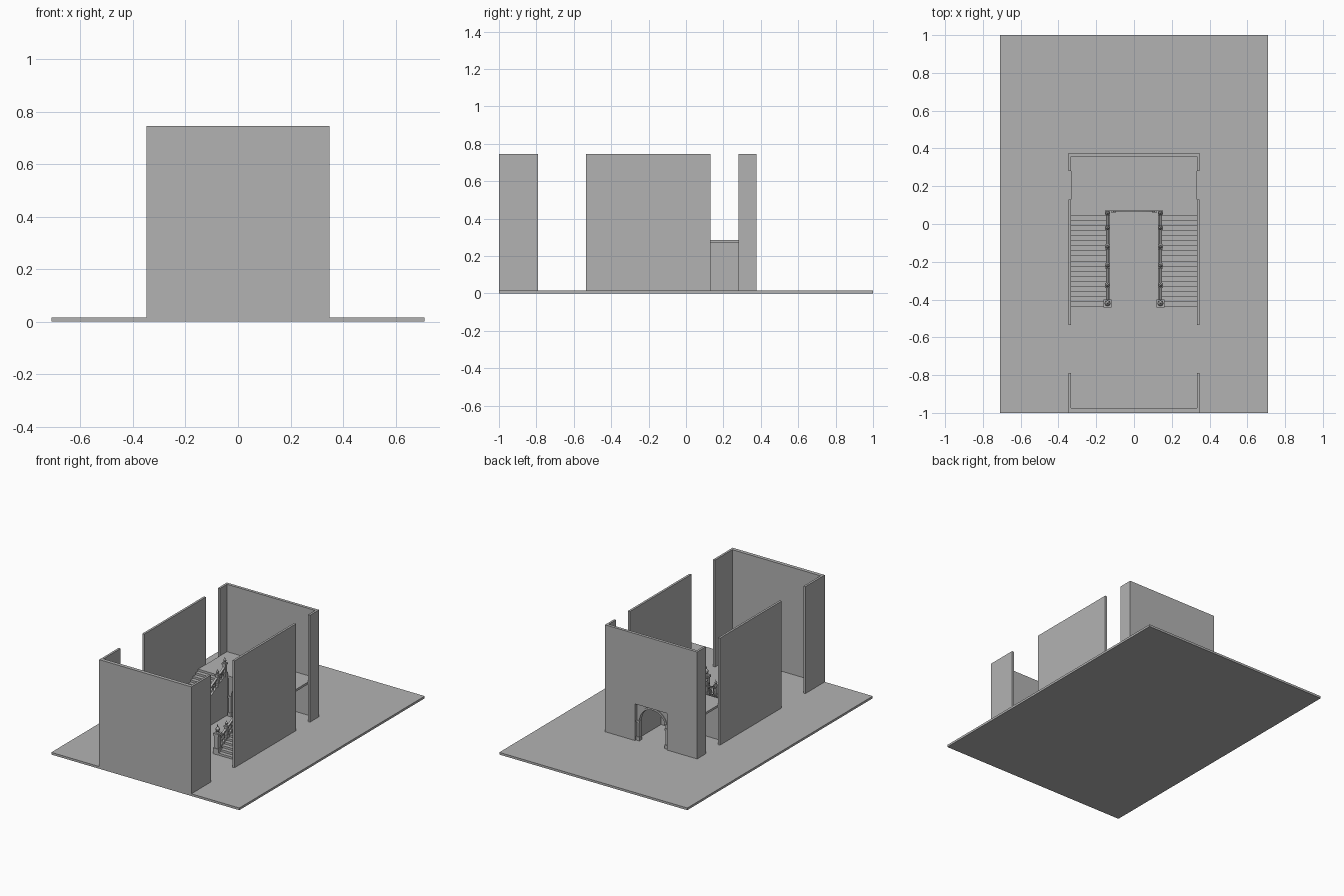
import bpy, math

if "Cube" in bpy.data.objects:
    bpy.data.objects.remove(bpy.data.objects["Cube"])

mat = bpy.data.materials.new("plain_grey")
mat.diffuse_color = (0.45, 0.45, 0.45, 1)
mat.use_nodes = True
mat.node_tree.nodes["Principled BSDF"].inputs["Base Color"].default_value = mat.diffuse_color

FLOOR, TOP, LAND = 0.015, 0.745, 0.285
STEPS, Y0, Y1 = 18, -0.44, 0.07
RISE = (LAND - FLOOR) / (STEPS + 1)
RUN = (0.045 - Y0) / STEPS


def mesh(name, verts, faces):
    me = bpy.data.meshes.new(name)
    me.from_pydata(verts, [], faces)
    me.materials.append(mat)
    ob = bpy.data.objects.new(name, me)
    bpy.context.collection.objects.link(ob)
    return ob


def prism(name, pts, a, b, axis):
    """Extrude a 2D profile from a to b along axis x, y or z."""
    put = {"x": lambda p, t: (t, p[0], p[1]),
           "y": lambda p, t: (p[0], t, p[1]),
           "z": lambda p, t: (p[0], p[1], t)}[axis]
    n = len(pts)
    verts = [put(p, a) for p in pts] + [put(p, b) for p in pts]
    faces = [tuple(range(n)), tuple(range(2 * n - 1, n - 1, -1))]
    faces += [(i, i + n, (i + 1) % n + n, (i + 1) % n) for i in range(n)]
    ob = mesh(name, verts, faces)
    bpy.context.view_layer.objects.active = ob
    ob.select_set(True)
    bpy.ops.object.mode_set(mode='EDIT')
    bpy.ops.mesh.select_all(action='SELECT')
    bpy.ops.mesh.normals_make_consistent(inside=False)
    bpy.ops.object.mode_set(mode='OBJECT')
    ob.select_set(False)
    return ob


def box(name, x0, x1, y0, y1, z0, z1):
    return prism(name, [(x0, y0), (x1, y0), (x1, y1), (x0, y1)], z0, z1, "z")


def turned(name, x, y, z, prof, n=8):
    """Lathe a (radius, height) profile about a vertical axis."""
    verts = [(x + r * math.cos(2 * math.pi * k / n), y + r * math.sin(2 * math.pi * k / n), z + h)
             for r, h in prof for k in range(n)]
    faces = [(i * n + k, i * n + (k + 1) % n, (i + 1) * n + (k + 1) % n, (i + 1) * n + k)
             for i in range(len(prof) - 1) for k in range(n)]
    faces += [tuple(range(n - 1, -1, -1)), tuple(range(len(verts) - n, len(verts)))]
    return mesh(name, verts, faces)


def post(name, x, y, z, w, h):
    """Square post with plinth, cap and pointed finial."""
    for part, s, a, b in (("plinth", 1.0, 0, .2), ("shaft", .75, .2, .62), ("cap", 1.0, .62, .7)):
        r = w * s / 2
        box(f"{name}_{part}", x - r, x + r, y - r, y + r, z + a * h, z + b * h)
    turned(name + "_finial", x, y, z + .7 * h,
           [(w * .3, 0), (w * .15, h * .04), (w * .36, h * .1), (w * .3, h * .16),
            (w * .12, h * .2), (w * .02, h * .3)])


def stair_z(y):
    return FLOOR + RISE + (y - Y0) * RISE / RUN


# ground plate
box("base_plate", -.71, .71, -1, 1, 0, FLOOR)

# outer walls: U-shaped front, U-shaped back with doorway, two straight sides
T, W = .333, .348
prism("front_wall", [(-W, -1), (W, -1), (W, -.79), (T, -.79), (T, -.975),
                     (-T, -.975), (-T, -.79), (-W, -.79)], FLOOR, TOP, "z")
D = .122
prism("back_wall", [(-W, FLOOR), (-D, FLOOR), (-D, .265), (D, .265), (D, FLOOR),
                    (W, FLOOR), (W, TOP), (-W, TOP)], .357, .377, "y")
for s, side in ((-1, "left"), (1, "right")):
    box(side + "_wall", *sorted((s * T, s * W)), -.535, .13, FLOOR, TOP)
    box(side + "_back_return", *sorted((s * T, s * W)), .28, .357, FLOOR, TOP)

# landing
box("landing", -T, T, Y1, .357, LAND - .015, LAND)

# mirrored flights of stairs with balustrades
for s, side in ((-1, "left"), (1, "right")):
    prof = [(Y0, FLOOR)]
    for i in range(STEPS):
        z = FLOOR + RISE * (i + 1)
        prof += [(Y0 + RUN * i, z), (Y0 + RUN * (i + 1), z)]
    prof += [(Y0 + RUN * STEPS, LAND), (Y1, LAND), (Y1, FLOOR)]
    prism(side + "_stairs", prof, s * .148, s * T, "x")
    # closed inner stringer and passage side below the landing
    prism(side + "_stringer", [(Y0, FLOOR), (Y0, stair_z(Y0) + .006), (.04, LAND + .006),
                               (Y1, LAND + .006), (Y1, FLOOR)], s * .13, s * .148, "x")
    box(side + "_passage_wall", *sorted((s * .124, s * .148)), Y1, .357, FLOOR, LAND - .015)
    # handrail
    x = s * .14
    ya, yb = -.42, .06
    za, zb = stair_z(ya) + .055, LAND + .06
    prism(side + "_handrail", [(ya, za), (yb, zb), (yb, zb + .01), (ya, za + .01)],
          x - .008, x + .008, "x")
    # newels and intermediate posts
    post(side + "_bottom_newel", x, -.42, FLOOR, .042, .2)
    post(side + "_top_newel", x, .058, LAND, .028, .13)
    posts = [-.325, -.222, -.122, -.02]
    for i, y in enumerate(posts):
        post(f"{side}_post_{i}", x, y, stair_z(y) - .006, .026, .12)
    # turned balusters between posts
    stops = [ya] + posts + [yb]
    for i in range(5):
        for j in (1, 2, 3):
            y = stops[i] + (stops[i + 1] - stops[i]) * j / 4
            h = .055
            turned(f"{side}_baluster_{i}_{j}", x, y, min(stair_z(y), LAND),
                   [(.006, 0), (.006, .008), (.003, .012), (.006, .024), (.003, .042), (.006, h)], 6)

# arched portals at both ends of the passage beneath the landing
R, CZ, N = .098, .15, 16
arc = [(math.cos(math.pi * k / N), math.sin(math.pi * k / N)) for k in range(N + 1)]
for name, y0, y1, out in (("front", .072, .092, -1), ("back", .335, .357, 1)):
    face = y0 if out < 0 else y1
    inner = [(R * c, CZ + R * q) for c, q in arc]
    prism(name + "_arch", [(.124, FLOOR), (.124, .27), (-.124, .27), (-.124, FLOOR), (-R, FLOOR)]
          + inner[::-1] + [(R, FLOOR)], y0, y1, "y")
    ring = [((R + .014) * c, CZ + (R + .014) * q) for c, q in arc]
    prism(name + "_arch_band", inner + ring[::-1], face, face + out * .005, "y")
    for s, side in ((-1, "left"), (1, "right")):
        x = s * .108
        for part, w, z0, z1, d in (("base", .013, FLOOR, .04, .01), ("pilaster", .009, .04, .138, .006),
                                   ("capital", .013, .138, .152, .01)):
            box(f"{name}_{side}_{part}", x - w, x + w, *sorted((face - out * .002, face + out * d)), z0, z1)
